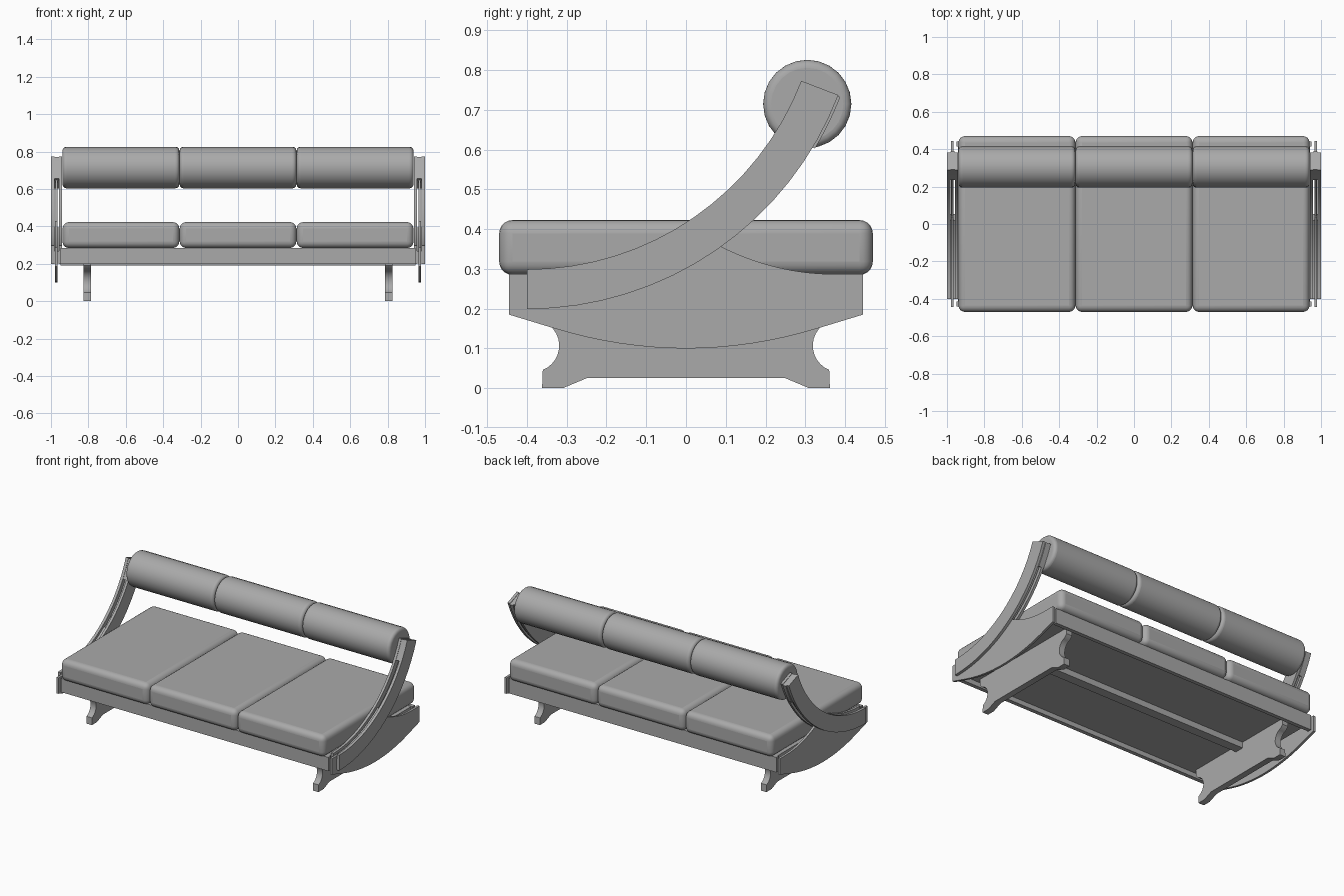
import bpy, bmesh
from math import sin, cos, radians

cube = bpy.data.objects.get("Cube")
if cube:
    bpy.data.objects.remove(cube, do_unlink=True)

grey = bpy.data.materials.new("plain_grey")
grey.use_nodes = True
colour = (0.4, 0.4, 0.4, 1)
grey.diffuse_color = colour
grey.node_tree.nodes["Principled BSDF"].inputs["Base Color"].default_value = colour


def finish(name, bm, smooth=35):
    """Turn a bmesh into a shaded object."""
    bmesh.ops.recalc_face_normals(bm, faces=bm.faces)
    mesh = bpy.data.meshes.new(name)
    bm.to_mesh(mesh)
    bm.free()
    mesh.materials.append(grey)
    obj = bpy.data.objects.new(name, mesh)
    bpy.context.collection.objects.link(obj)
    bpy.ops.object.select_all(action='DESELECT')
    obj.select_set(True)
    bpy.context.view_layer.objects.active = obj
    bpy.ops.object.shade_smooth_by_angle(angle=radians(smooth))
    return obj


def prism(name, outline, x0, x1):
    """Extrude a side (y, z) outline from x0 to x1."""
    bm = bmesh.new()
    face = bm.faces.new([bm.verts.new((x0, y, z)) for y, z in outline])
    new = bmesh.ops.extrude_face_region(bm, geom=[face])["geom"]
    verts = [v for v in new if isinstance(v, bmesh.types.BMVert)]
    bmesh.ops.translate(bm, vec=(x1 - x0, 0, 0), verts=verts)
    return finish(name, bm)


def box(name, x0, x1, y0, y1, z0, z1):
    return prism(name, [(y0, z0), (y1, z0), (y1, z1), (y0, z1)], x0, x1)


def arc(cy, cz, r, a0, a1, n=16):
    """Arc points, with the angle measured from straight down towards +y."""
    angles = [radians(a0 + (a1 - a0) * i / n) for i in range(n + 1)]
    return [(cy + r * sin(a), cz - r * cos(a)) for a in angles]


# Curved arm: concentric arcs that start level at the front
ARM_Y, ARM_Z, R_IN, R_OUT, ARM_END = -0.4, 1.038, 0.739, 0.839, 69


def arm_arc(r, a0, a1, n=16):
    return arc(ARM_Y, ARM_Z, r, a0, a1, n)


def band(r0, r1, a0, a1):
    return arm_arc(r0, a0, a1) + arm_arc(r1, a1, a0)


# Seat cushions and back bolsters
WIDTH = 0.626
for i, place in enumerate(("right", "middle", "left")):
    x = (i - 1) * WIDTH
    half = WIDTH / 2 - 0.001
    cushion = box("seat_cushion_" + place, x - half, x + half, -0.47, 0.47, 0.285, 0.423)
    bolster = prism("back_bolster_" + place, arc(0.305, 0.715, 0.111, 0, 345, 23),
                    x - half, x + half)
    for obj, size in ((cushion, 0.034), (bolster, 0.02)):
        bm = bmesh.new()
        bm.from_mesh(obj.data)
        edges = [e for e in bm.edges if e.calc_face_angle() > 1]
        bmesh.ops.bevel(bm, geom=edges, offset=size, segments=5, profile=0.5,
                        affect='EDGES')
        for f in bm.faces:
            f.smooth = True
        bm.to_mesh(obj.data)
        bm.free()

# Seat frame: rails, recessed panel and centre beam
box("front_rail", -0.95, 0.95, -0.44, -0.415, 0.198, 0.286)
box("back_rail", -0.95, 0.95, 0.415, 0.44, 0.19, 0.286)
box("seat_panel", -0.94, 0.94, -0.415, 0.415, 0.228, 0.284)
box("centre_beam", -0.79, 0.79, -0.03, 0.03, 0.19, 0.228)

# Side board outline: bowed bottom, upper edge rising into the arm
bottom = [(0.33 * t / 8, 0.1 + 0.05 * (t / 8) ** 2) for t in range(-8, 9)]
sweep = [(0.37 - 0.28 * t / 8, 0.287 + 0.068 * (t / 8) ** 2) for t in range(9)]
board = ([(-0.445, 0.287), (-0.445, 0.185)] + bottom + [(0.445, 0.185), (0.445, 0.287)]
         + sweep + arm_arc(0.751, 35.7, 0))

# Leg outline: scooped sides and notched foot, mirrored front to back
scoop = arc(-0.385, 0.107, 0.066, 22, 165, 12)
front_half = [(-0.25, 0.025), (-0.31, 0), (-0.362, 0)] + scoop + [(-0.385, 0.19), (-0.385, 0.24)]
leg = front_half + [(-y, z) for y, z in reversed(front_half)]

for side, s in (("right", -1), ("left", 1)):
    prism(side + "_leg", leg, s * 0.785, s * 0.825)
    prism(side + "_side_board", board, s * 0.964, s * 0.979)
    # Paired arm plates with recessed spacers and a thin tongue in the slot
    plate = band(R_IN, R_OUT, 0, ARM_END)
    prism(side + "_arm_inner_plate", plate, s * 0.942, s * 0.958)
    prism(side + "_arm_outer_plate", plate, s * 0.982, s * 1.0)
    prism(side + "_arm_lower_spacer", band(R_IN + 0.03, R_OUT - 0.004, 0, 33),
          s * 0.958, s * 0.982)
    prism(side + "_arm_upper_spacer", band(R_IN + 0.002, R_OUT + 0.006, 59, ARM_END - 0.2),
          s * 0.958, s * 0.982)
    prism(side + "_arm_tongue", band(R_IN + 0.02, R_OUT - 0.01, 28, 60),
          s * 0.966, s * 0.977)
